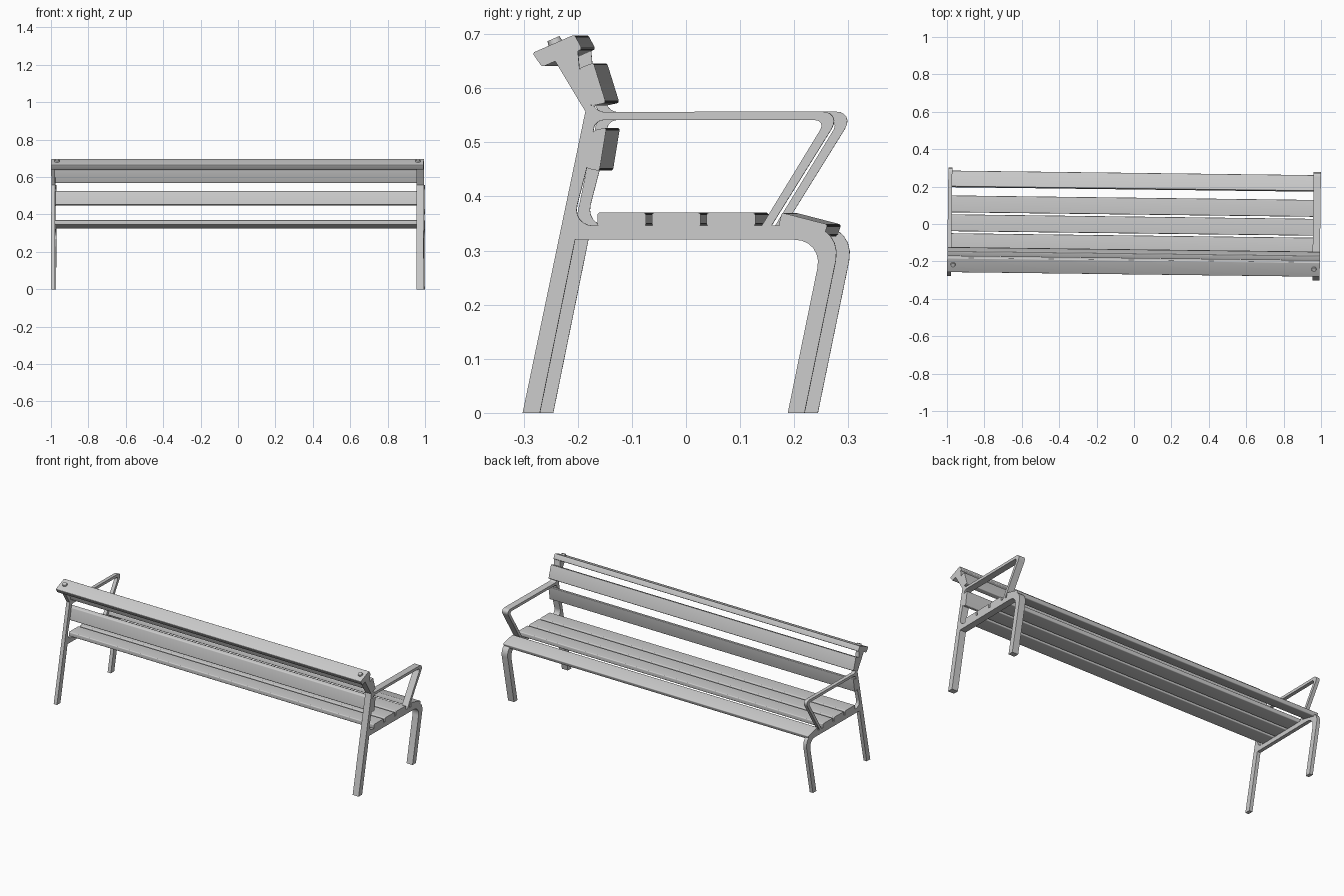
import bpy, bmesh, math
from mathutils import Vector, Matrix

cube = bpy.data.objects.get("Cube")
if cube:
    bpy.data.objects.remove(cube, do_unlink=True)

END = 0.996                      # half length of the bench
TURN = Matrix.Rotation(-0.0125, 4, 'Z')
SHIFT = 0.0125                   # profiles are drawn at the +x end

grey = bpy.data.materials.new("grey_paint")
grey.use_nodes = True
colour = (0.6, 0.6, 0.6, 1)
grey.diffuse_color = colour
grey.node_tree.nodes["Principled BSDF"].inputs["Base Color"].default_value = colour


def rounded(points, steps=6):
    """Outline in (y, z); a third value rounds that corner by a tangent length."""
    out = []
    for i, p in enumerate(points):
        c = Vector(p[:2])
        if len(p) == 2:
            out.append(c)
            continue
        a = c + (Vector(points[i - 1][:2]) - c).normalized() * p[2]
        b = c + (Vector(points[(i + 1) % len(points)][:2]) - c).normalized() * p[2]
        h1, h2 = a.lerp(c, 0.55), b.lerp(c, 0.55)
        for s in range(steps + 1):
            t = s / steps
            u = 1 - t
            out.append(a * u**3 + h1 * 3 * u * u * t + h2 * 3 * u * t * t + b * t**3)
    return out


def finish(name, bm):
    bmesh.ops.recalc_face_normals(bm, faces=bm.faces)
    bmesh.ops.transform(bm, matrix=TURN, verts=bm.verts)
    mesh = bpy.data.meshes.new(name)
    bm.to_mesh(mesh)
    bm.free()
    mesh.materials.append(grey)
    mesh.shade_smooth()
    mesh.set_sharp_from_angle(angle=math.radians(35))
    bpy.context.collection.objects.link(bpy.data.objects.new(name, mesh))


def extrude(name, outline, x0, x1):
    bm = bmesh.new()
    face = bm.faces.new([bm.verts.new((x0, y + SHIFT, z)) for y, z in rounded(outline)])
    geom = bmesh.ops.extrude_face_region(bm, geom=[face])["geom"]
    moved = [g for g in geom if isinstance(g, bmesh.types.BMVert)]
    bmesh.ops.translate(bm, verts=moved, vec=(x1 - x0, 0, 0))
    finish(name, bm)


# End frames: rear leg with back post, seat rail with front leg, armrest
rear_post = [(-0.302, 0), (-0.27, 0), (-0.205, 0.32), (-0.15, 0.32), (-0.15, 0.346),
             (-0.211, 0.346, 0.04), (-0.184, 0.45), (-0.171, 0.522), (-0.166, 0.55),
             (-0.175, 0.567), (-0.197, 0.637), (-0.2, 0.67), (-0.242, 0.65), (-0.186, 0.557)]
front_leg = [(-0.205, 0.32), (0.2535, 0.32, 0.053), (0.188, 0), (0.219, 0),
             (0.29, 0.346, 0.066), (-0.2, 0.346)]
armrest = [(-0.18, 0.557), (-0.173, 0.573), (-0.165, 0.556, 0.014), (0.289, 0.557, 0.039),
           (0.158, 0.346), (0.14, 0.346), (0.259, 0.541, 0.022), (-0.168, 0.541, 0.016),
           (-0.172, 0.52), (-0.18, 0.52)]

for side, x0, x1 in (("right", -END, -0.975), ("left", 0.957, END)):
    extrude(side + "_rear_leg", rear_post, x0, x1)
    extrude(side + "_front_leg", front_leg, x0, x1)
    extrude(side + "_armrest", armrest, x0, x1)


def slat(name, corners):
    extrude(name, [(y, z, 0.005) for y, z in corners], -END, END)


# Flat seat slats and the sloping front slat
for i in range(3):
    y = -0.164 + i * 0.101
    slat(f"seat_slat_{i + 1}", [(y, 0.345), (y + 0.09, 0.345), (y + 0.09, 0.37), (y, 0.37)])
slat("front_seat_slat", [(0.171, 0.345), (0.254, 0.325), (0.262, 0.348), (0.177, 0.37)])

# Back slats and top rail
slat("lower_back_slat", [(-0.184, 0.452), (-0.16, 0.447), (-0.147, 0.527), (-0.171, 0.522)])
slat("upper_back_slat", [(-0.175, 0.567), (-0.148, 0.573), (-0.171, 0.647), (-0.197, 0.637)])
slat("top_rail", [(-0.284, 0.665), (-0.266, 0.639), (-0.192, 0.672), (-0.206, 0.699)])

# Bolt heads on the top rail
tilt = Matrix.Rotation(math.atan2(0.034, 0.078), 4, 'X')
for side, x in (("right", -0.965), ("left", 0.965)):
    bm = bmesh.new()
    place = Matrix.Translation((x, -0.243 + SHIFT, 0.686)) @ tilt
    bmesh.ops.create_cone(bm, cap_ends=True, segments=16, radius1=0.014, radius2=0.012,
                          depth=0.012, matrix=place)
    finish(side + "_bolt", bm)
